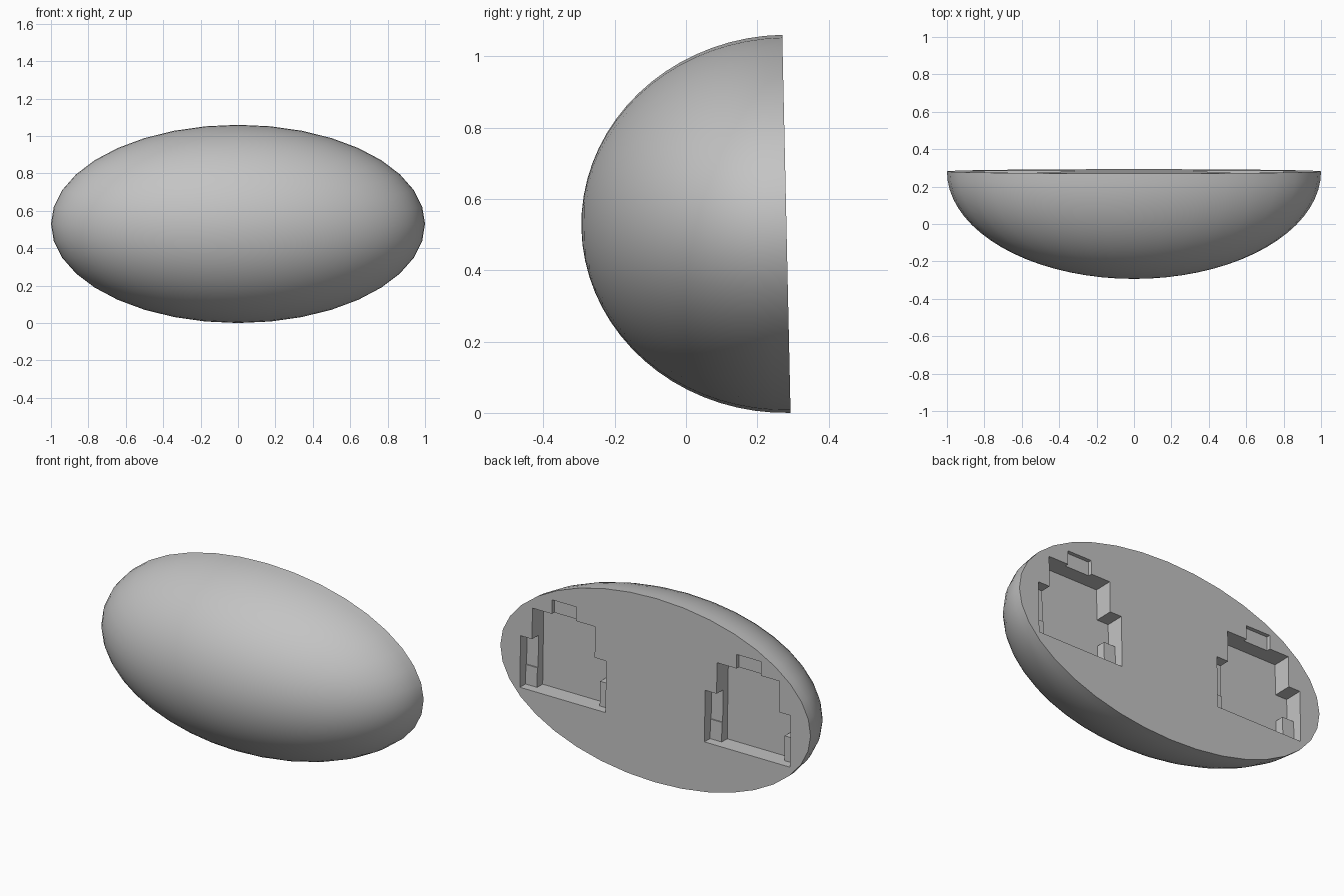
import bpy, bmesh
from mathutils import Matrix, Vector

default = bpy.data.objects.get("Cube")
if default:
    bpy.data.objects.remove(default, do_unlink=True)

# Single plain colour
grey = bpy.data.materials.new("light_grey")
grey.use_nodes = True
colour = (0.55, 0.55, 0.55, 1)
grey.diffuse_color = colour
grey.node_tree.nodes["Principled BSDF"].inputs["Base Color"].default_value = colour


def new_object(name, bm):
    bmesh.ops.recalc_face_normals(bm, faces=bm.faces)
    mesh = bpy.data.meshes.new(name)
    bm.to_mesh(mesh)
    bm.free()
    mesh.materials.append(grey)
    obj = bpy.data.objects.new(name, mesh)
    bpy.context.collection.objects.link(obj)
    return obj


# Domed body: half an ellipsoid with its flat back on the local plane y = 0
bm = bmesh.new()
bmesh.ops.create_uvsphere(bm, u_segments=36, v_segments=36, radius=1)
bmesh.ops.transform(bm, verts=bm.verts, matrix=Matrix.Rotation(1.5707963, 4, 'X'))
bmesh.ops.bisect_plane(bm, geom=bm.verts[:] + bm.edges[:] + bm.faces[:], dist=1e-4,
                       plane_co=(0, 0, 0), plane_no=(0, 1, 0), clear_outer=True)
rim = [e for e in bm.edges if e.is_boundary]
bmesh.ops.contextual_create(bm, geom=rim)
bmesh.ops.scale(bm, verts=bm.verts, vec=(1, 0.575, 0.53))
body = new_object("domed_body", bm)

# Mounting recess: x range, z range and depth of each stepped pocket
pockets = {
    "main_pocket": (-0.202, 0.202, -0.213, 0.264, 0.105),
    "deep_shoulder": (-0.276, 0.1, -0.07, 0.085, 0.105),
    "shallow_shoulder": (0.1, 0.276, -0.1, 0.085, 0.06),
    "lower_ledge": (-0.276, 0.276, -0.213, -0.068, 0.053),
    "top_tab": (-0.08, 0.076, 0.2, 0.345, 0.022),
}


def cut_pocket(name, centre, x0, x1, z0, z1, depth):
    bm = bmesh.new()
    bmesh.ops.create_cube(bm, size=1)
    front = 0.1
    bmesh.ops.scale(bm, verts=bm.verts, vec=(x1 - x0, depth + front, z1 - z0))
    bmesh.ops.translate(bm, verts=bm.verts, vec=Vector(
        (centre + (x0 + x1) / 2, (front - depth) / 2, (z0 + z1) / 2)))
    cutter = new_object(name + "_cutter", bm)
    cutter.hide_render = True
    mod = body.modifiers.new(name, 'BOOLEAN')
    mod.operation, mod.solver, mod.object = 'DIFFERENCE', 'EXACT', cutter
    bpy.ops.object.modifier_apply(modifier=mod.name)
    bpy.data.objects.remove(cutter, do_unlink=True)


bpy.context.view_layer.objects.active = body
for centre in (-0.595, 0.595):
    for name, size in pockets.items():
        cut_pocket(name, centre, *size)

# Lean the flat back slightly and stand the body on the ground
body.data.transform(Matrix.Translation((0, 0.2815, 0.53)) @ Matrix.Rotation(0.022, 4, 'X'))

bpy.ops.object.select_all(action='DESELECT')
body.select_set(True)
bpy.ops.object.shade_smooth_by_angle(angle=0.6)
